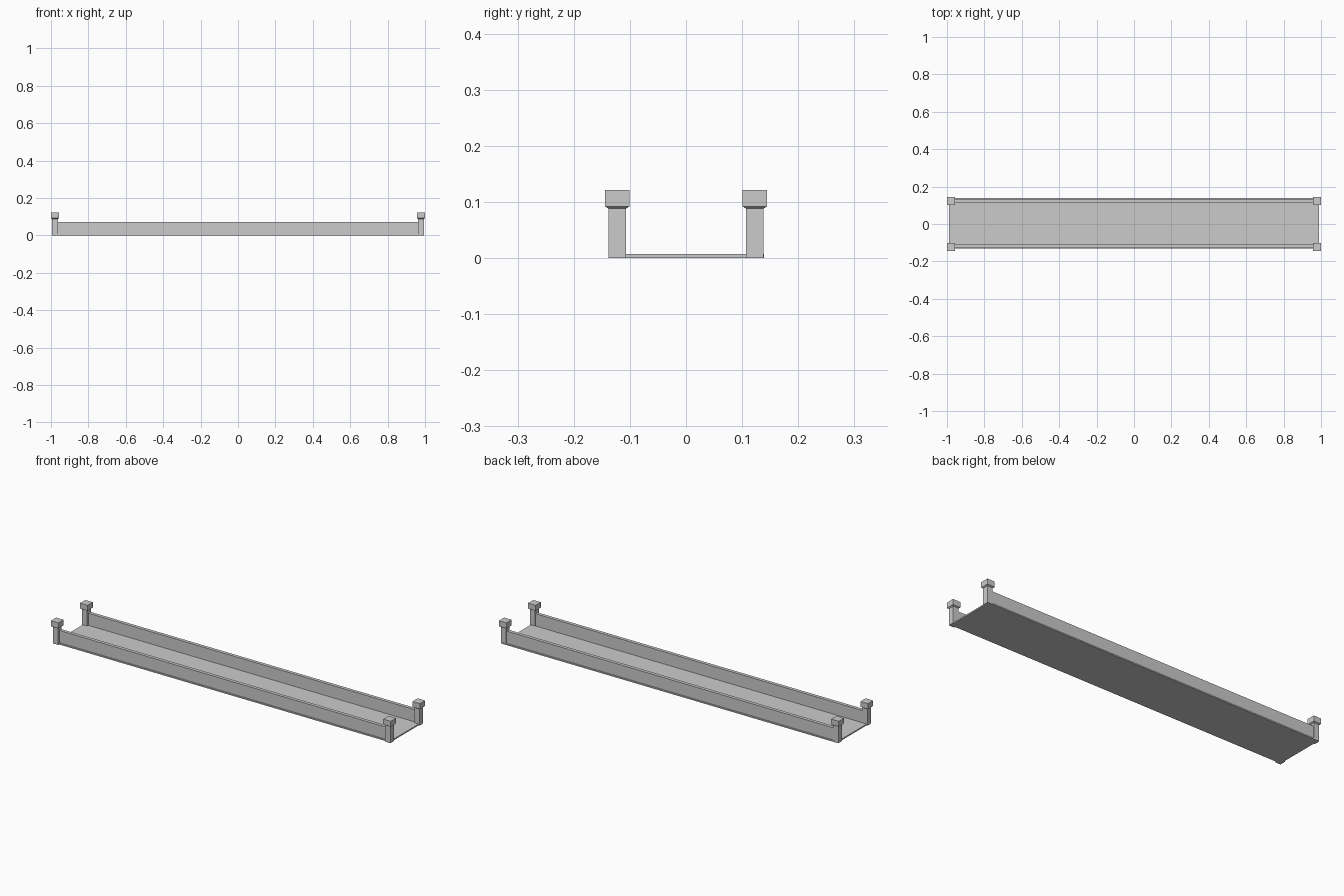
import bpy
import bmesh

cube = bpy.data.objects.get("Cube")
if cube:
    bpy.data.objects.remove(cube, do_unlink=True)

stone = bpy.data.materials.new("grey_stone")
stone.use_nodes = True
GREY = (0.6, 0.6, 0.6, 1)
stone.diffuse_color = GREY
stone.node_tree.nodes["Principled BSDF"].inputs["Base Color"].default_value = GREY


def block(name, x, y, z, taper=1.0):
    """Box between the given ranges; taper scales its bottom face."""
    bm = bmesh.new()
    bmesh.ops.create_cube(bm, size=1)
    for v in bm.verts:
        k = taper if v.co.z < 0 else 1.0
        v.co.x = sum(x) / 2 + v.co.x * k * (x[1] - x[0])
        v.co.y = sum(y) / 2 + v.co.y * k * (y[1] - y[0])
        v.co.z = sum(z) / 2 + v.co.z * (z[1] - z[0])
    mesh = bpy.data.meshes.new(name)
    bm.to_mesh(mesh)
    bm.free()
    mesh.materials.append(stone)
    obj = bpy.data.objects.new(name, mesh)
    bpy.context.collection.objects.link(obj)
    return obj


def around(c, half):
    return (c - half, c + half)


# Deck
DECK_Y = 0.004
block("deck", (-0.988, 0.988), around(DECK_Y, 0.135), (0, 0.007))

# Side walls running between the posts
for side, s in (("front", -1), ("back", 1)):
    block(side + "_wall", (-0.985, 0.985), around(DECK_Y + s * 0.121, 0.009), (0.005, 0.072))

# Corner posts with tapered necks and square caps
for side, sy in (("front", -1), ("back", 1)):
    for end, sx in (("left", 1), ("right", -1)):
        x, y = sx * 0.978, sy * 0.1225
        name = side + "_" + end
        block(name + "_post", around(x, 0.0155), around(y, 0.0155), (0, 0.089))
        block(name + "_neck", around(x, 0.022), around(y, 0.022), (0.088, 0.092), 0.72)
        block(name + "_cap", around(x, 0.022), around(y, 0.022), (0.092, 0.121))
